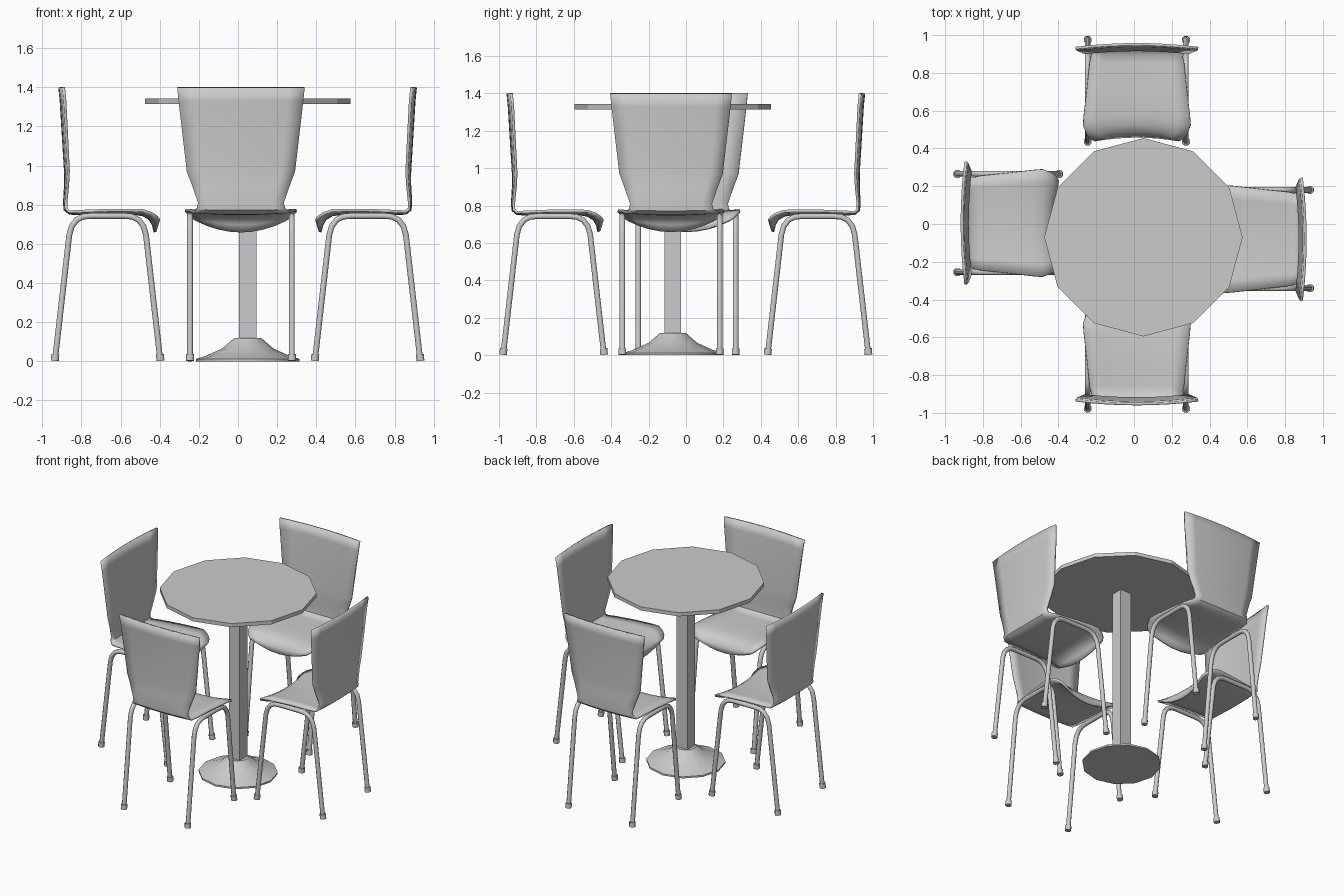
import bpy, bmesh, math

if "Cube" in bpy.data.objects:
    bpy.data.objects.remove(bpy.data.objects["Cube"])

COL = bpy.context.scene.collection
TX, TY = 0.05, -0.07          # table centre


def add_object(name, bm, smooth=None):
    bmesh.ops.recalc_face_normals(bm, faces=bm.faces)
    me = bpy.data.meshes.new(name)
    bm.to_mesh(me)
    bm.free()
    ob = bpy.data.objects.new(name, me)
    COL.objects.link(ob)
    if smooth:
        bpy.ops.object.select_all(action='DESELECT')
        ob.select_set(True)
        bpy.context.view_layer.objects.active = ob
        bpy.ops.object.shade_smooth_by_angle(angle=math.radians(smooth))
    return ob


def loft(bm, rings):
    """Skin closed rings of points and cap both ends."""
    rows = [[bm.verts.new(p) for p in r] for r in rings]
    n = len(rows[0])
    for a, b in zip(rows, rows[1:]):
        for i in range(n):
            j = (i + 1) % n
            bm.faces.new((a[i], a[j], b[j], b[i]))
    bm.faces.new(rows[0])
    bm.faces.new(rows[-1])


def turned(name, profile, sides, phase=0.0, smooth=None):
    """Upright part round the table axis from (radius, z) points."""
    bm = bmesh.new()
    ang = [phase + 2 * math.pi * i / sides for i in range(sides)]
    loft(bm, [[(TX + r * math.cos(a), TY + r * math.sin(a), z) for a in ang]
              for r, z in profile])
    return add_object(name, bm, smooth)


# Table
turned("table_top", [(0.525, 1.315), (0.525, 1.342)], 12)
turned("table_column", [(0.062, 0.11), (0.062, 1.318)], 4, math.pi / 4)
turned("table_base", [(0.265, 0), (0.265, 0.012), (0.215, 0.028), (0.13, 0.066),
                      (0.07, 0.118)], 12, 0, 35)

# Seat shell rows, chair facing +x: centre x, centre z, half width, edge dx, edge dz
ROWS = [
    (-0.245, 1.400, 0.325, 0.020, 0.000),
    (-0.238, 1.330, 0.318, 0.020, 0.000),
    (-0.216, 0.970, 0.276, 0.016, 0.000),
    (-0.216, 0.900, 0.250, 0.012, 0.000),
    (-0.221, 0.810, 0.219, 0.008, 0.000),
    (-0.218, 0.775, 0.226, 0.006, 0.004),
    (-0.195, 0.756, 0.240, 0.000, 0.008),
    (-0.150, 0.754, 0.250, 0.000, 0.012),
    (0.000, 0.758, 0.266, 0.000, 0.014),
    (0.130, 0.756, 0.281, 0.000, 0.016),
    (0.180, 0.748, 0.285, 0.004, 0.022),
    (0.215, 0.728, 0.268, 0.012, 0.026),
    (0.232, 0.700, 0.250, 0.020, 0.036),
    (0.242, 0.660, 0.225, 0.022, 0.060),
]


def seat_shell(name):
    bm = bmesh.new()
    n = 8
    grid = []
    for x, z, w, dx, dz in ROWS:
        ts = [2 * i / n - 1 for i in range(n + 1)]
        grid.append([bm.verts.new((x + dx * t * t, w * t, z + dz * t * t)) for t in ts])
    for a, b in zip(grid, grid[1:]):
        for i in range(n):
            bm.faces.new((a[i], a[i + 1], b[i + 1], b[i]))
    ob = add_object(name, bm, 40)
    mod = ob.modifiers.new("thickness", 'SOLIDIFY')
    mod.thickness = 0.014
    mod.offset = 0
    return ob


# Bent tube: half path, mirrored to give one leg pair per side
HALF = [(-0.268, 0.015), (-0.196, 0.645), (-0.183, 0.690), (-0.158, 0.723),
        (-0.125, 0.739), (-0.085, 0.743)]
PATH = HALF + [(-x, z) for x, z in reversed(HALF)]


def tube(bm, path, y, radius, sides=8):
    rings = []
    for i, (x, z) in enumerate(path):
        p, q = path[max(i - 1, 0)], path[min(i + 1, len(path) - 1)]
        d = math.hypot(q[0] - p[0], q[1] - p[1])
        nx, nz = -(q[1] - p[1]) / d, (q[0] - p[0]) / d
        ring = []
        for k in range(sides):
            a = 2 * math.pi * (k + 0.5) / sides
            c, s = radius * math.cos(a), radius * math.sin(a)
            ring.append((x + nx * c, y + s, z + nz * c))
        rings.append(ring)
    loft(bm, rings)


def leg_frame(name):
    bm = bmesh.new()
    for y in (-0.26, 0.26):
        tube(bm, PATH, y, 0.016)
    return add_object(name, bm, 50)


def foot_caps(name):
    bm = bmesh.new()
    for y in (-0.26, 0.26):
        for s in (-1, 1):
            tube(bm, [(s * 0.270, 0.002), (s * 0.267, 0.036)], y, 0.022)
    return add_object(name, bm, 50)


# Four chairs facing the table: name, x, y, turn
for side, x, y, turn in (("left", -0.666, 0.005, 0), ("right", 0.662, -0.080, 180),
                         ("front", 0.015, -0.708, 90), ("back", 0.015, 0.706, -90)):
    for ob in (seat_shell(side + "_chair_seat"), leg_frame(side + "_chair_legs"),
               foot_caps(side + "_chair_feet")):
        ob.location = (x, y, 0)
        ob.rotation_euler.z = math.radians(turn)
